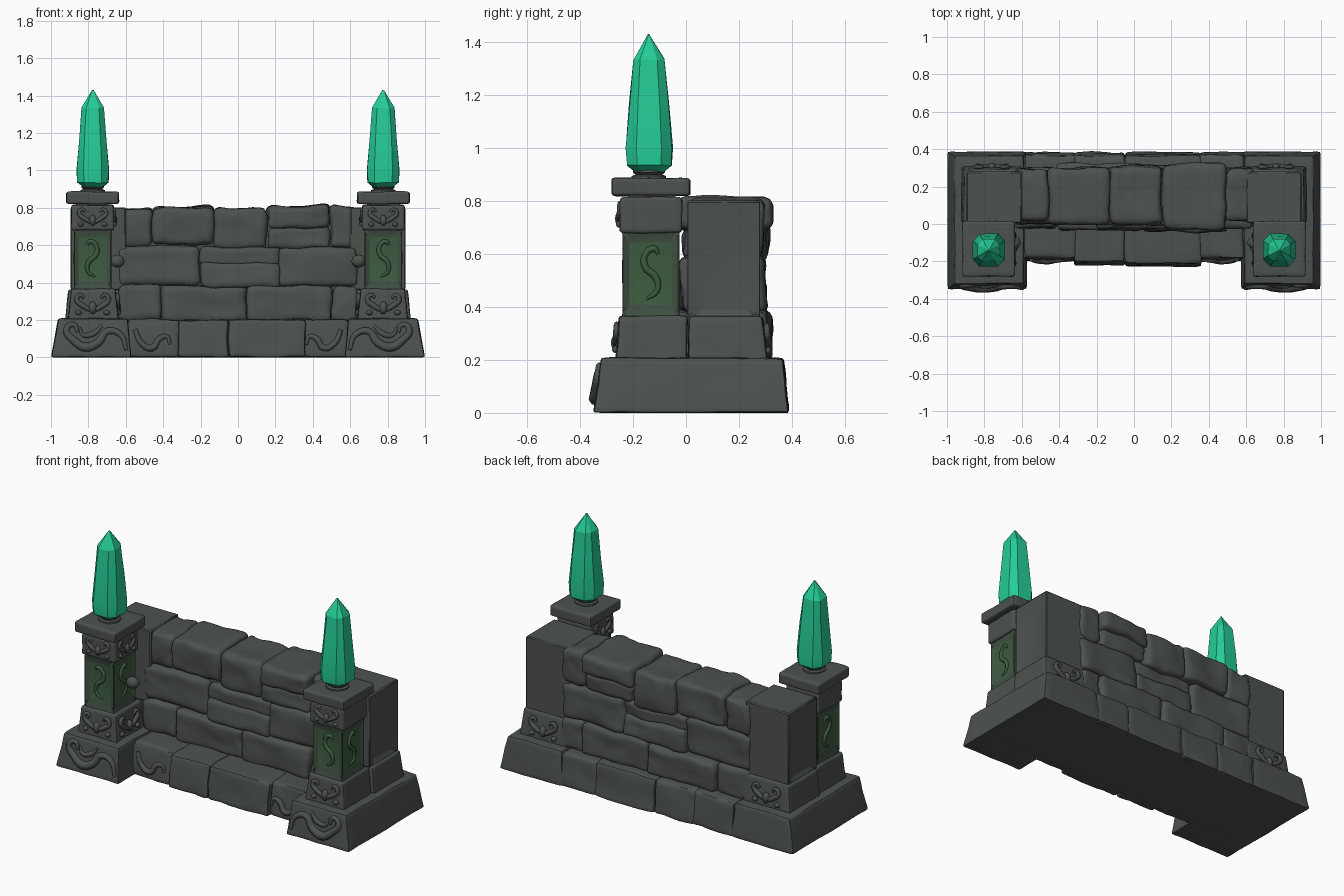
import bpy, bmesh, math
from mathutils import Vector, Matrix, noise

if "Cube" in bpy.data.objects:
    bpy.data.objects.remove(bpy.data.objects["Cube"])


def material(name, col):
    m = bpy.data.materials.new(name)
    m.diffuse_color = (*col, 1)
    m.use_nodes = True
    m.node_tree.nodes["Principled BSDF"].inputs["Base Color"].default_value = m.diffuse_color
    return m


STONE = material("dark stone", (0.073, 0.084, 0.078))
MOSS = material("mossy stone", (0.052, 0.078, 0.056))
GREEN = material("green panel", (0.048, 0.107, 0.051))
CRYSTAL = material("emerald crystal", (0.018, 0.60, 0.31))


def finish(name, me, mats, mirror=False, angle=35):
    ob = bpy.data.objects.new(name, me)
    bpy.context.collection.objects.link(ob)
    if not me.materials:
        for m in mats:
            me.materials.append(m)
    me.shade_smooth()
    me.set_sharp_from_angle(angle=math.radians(angle))
    if mirror:                      # meshes hold world coordinates, so this mirrors over x = 0
        ob.modifiers.new("mirror", 'MIRROR').use_mirror_merge = False
    return ob


def to_mesh(bm, name):
    me = bpy.data.meshes.new(name)
    bm.to_mesh(me)
    bm.free()
    return me


# Weathered block: rounded edges, optional taper (x0, x1, y0, y1 inset at the top), noisy skin
def block(name, lo, hi, mirror=False, r=0.02, amp=0.006, taper=(0, 0, 0, 0), cuts=9, mat=STONE):
    lo, hi = Vector(lo), Vector(hi)
    mid, half = (lo + hi) / 2, (hi - lo) / 2
    bm = bmesh.new()
    bmesh.ops.create_cube(bm, size=2)
    bmesh.ops.subdivide_edges(bm, edges=bm.edges[:], cuts=cuts, use_grid_fill=True)
    for v in bm.verts:
        p = Vector([math.copysign(1 - (1 - min(abs(c), 1)) ** 1.5, c) * h for c, h in zip(v.co, half)])
        inner = Vector([max(-(h - r), min(h - r, c)) for c, h in zip(p, half)])
        p = inner + (p - inner).normalized() * r + mid
        t = (p.z - lo.z) / (hi.z - lo.z)
        for i in (0, 1):
            f = (p[i] - lo[i]) / (hi[i] - lo[i])
            p[i] += t * (taper[2 * i] * (1 - f) - taper[2 * i + 1] * f)
        p += noise.noise_vector(p * 7) * amp + noise.noise_vector(p * 19) * amp * 0.4
        p.z = max(p.z, 0)
        v.co = p
    return finish(name, to_mesh(bm, name), [mat], mirror, 40)


# Box with a recessed panel on chosen sides
def panelled(name, lo, hi, mats, normals, inset, depth, pz):
    lo, hi = Vector(lo), Vector(hi)
    bm = bmesh.new()
    bmesh.ops.create_cube(bm, size=1)
    for v in bm.verts:
        v.co = (lo + hi) / 2 + v.co * (hi - lo)
    bm.normal_update()
    faces = [f for f in bm.faces if any(f.normal.dot(Vector(n)) > 0.9 for n in normals)]
    bmesh.ops.inset_individual(bm, faces=faces, thickness=inset, depth=-depth)
    zmid = (lo.z + hi.z) / 2
    for f in faces:
        f.material_index = len(mats) - 1
        for v in f.verts:
            v.co.z = pz[1] if v.co.z > zmid else pz[0]
    ob = finish(name, to_mesh(bm, name), mats, True, 25)
    b = ob.modifiers.new("bevel", 'BEVEL')
    b.width, b.segments = 0.006, 1


# Raised carved tube along a flat path (a, b, radius) on a wall plane
def carve(name, pts, origin, u, lean=0.0, mat=STONE):
    cu = bpy.data.curves.new(name, 'CURVE')
    cu.dimensions, cu.bevel_depth, cu.bevel_resolution = '3D', 1.0, 2
    cu.resolution_u, cu.use_fill_caps = 5, True
    sp = cu.splines.new('BEZIER')
    sp.bezier_points.add(len(pts) - 1)
    for bp, (a, b, rad) in zip(sp.bezier_points, pts):
        bp.co = Vector(origin) + Vector(u) * a + Vector((0, lean * b, b))
        bp.radius = rad
        bp.handle_left_type = bp.handle_right_type = 'AUTO'
    tmp = bpy.data.objects.new("tmp", cu)
    bpy.context.collection.objects.link(tmp)
    dg = bpy.context.evaluated_depsgraph_get()
    me = bpy.data.meshes.new_from_object(tmp.evaluated_get(dg))
    bpy.data.objects.remove(tmp)
    finish(name, me, [mat], True, 60)


def knob(name, pos, size):
    bm = bmesh.new()
    bmesh.ops.create_icosphere(bm, subdivisions=2, radius=1,
                               matrix=Matrix.Translation(pos) @ Matrix.Diagonal((*size, 1)))
    finish(name, to_mesh(bm, name), [STONE], True, 60)


# Stack of rings, (half width, z); chamfered-square or round section
def stack(name, cx, cy, rings, mat, section, angle, jitter=0.0):
    bm = bmesh.new()
    loops = []
    for h, z in rings:
        loops.append([bm.verts.new(Vector((cx + x * h, cy + y * h, z)) +
                      noise.noise_vector(Vector((x * 3, y * 3, z * 5))) * jitter) for x, y in section])
    n = len(section)
    for a, b in zip(loops, loops[1:]):
        for i in range(n):
            bm.faces.new((a[i], a[(i + 1) % n], b[(i + 1) % n], b[i]))
    bm.faces.new(loops[0][::-1])
    bm.faces.new(loops[-1])
    finish(name, to_mesh(bm, name), [mat], True, angle)


# ---- Stepped base ----
block("base_core", (-0.95, -0.18, 0), (0.95, 0.36, 0.19), r=0.005, amp=0)
block("end_plinth", (0.57, -0.35, 0), (1.0, 0.388, 0.208), True, r=0.012, amp=0.004,
      taper=(0.02, 0.04, 0.03, 0.02))
for x0, x1, y0 in ((-0.585, -0.31, -0.20), (-0.32, -0.05, -0.225), (-0.05, 0.36, -0.23), (0.35, 0.585, -0.20)):
    block("base_stone", (x0, y0, 0), (x1, 0.387, 0.203), r=0.016, amp=0.008, taper=(0, 0, 0.02, 0.02))

# ---- Rough wall stones: x0, x1, z0, z1, y0, y1 ----
block("wall_core", (-0.63, 0.04, 0.19), (0.63, 0.25, 0.76), r=0.01, amp=0)
STONES = [
    (-0.64, -0.46, 0.59, 0.80, 0.02, 0.29), (-0.46, -0.13, 0.60, 0.805, 0.0, 0.30),
    (-0.13, 0.15, 0.58, 0.80, 0.0, 0.31), (0.155, 0.49, 0.69, 0.81, -0.03, 0.32),
    (0.16, 0.485, 0.58, 0.70, -0.01, 0.30), (0.49, 0.64, 0.59, 0.81, 0.02, 0.29),
    (-0.64, -0.2, 0.38, 0.595, 0.0, 0.29), (-0.2, 0.23, 0.37, 0.51, -0.03, 0.30),
    (-0.2, 0.23, 0.49, 0.59, -0.01, 0.28), (0.22, 0.64, 0.38, 0.59, -0.02, 0.30),
    (-0.64, -0.41, 0.19, 0.385, -0.02, 0.30), (-0.41, 0.05, 0.19, 0.38, -0.03, 0.325),
    (0.05, 0.50, 0.19, 0.385, -0.04, 0.315), (0.50, 0.64, 0.19, 0.38, -0.02, 0.30)]
for x0, x1, z0, z1, y0, y1 in STONES:
    block("wall_stone", (x0, y0, z0), (x1, y1, z1), r=0.03, amp=0.014, cuts=11)

# ---- Wall ends ----
panelled("wall_end", (0.60, 0.005, 0.36), (0.895, 0.28, 0.803), [STONE], [(1, 0, 0)],
         0.07, 0.015, (0.39, 0.64))
block("wall_end_foot", (0.60, 0.01, 0.195), (0.925, 0.31, 0.365), True, r=0.012, amp=0.004,
      taper=(0, 0.02, 0, 0.02))

# ---- Pillars ----
PX, PY = 0.777, -0.135
block("pillar_foot", (0.64, -0.268, 0.195), (0.91, 0.005, 0.367), True, r=0.012, amp=0.004,
      taper=(0.015, 0.02, 0.015, 0))
panelled("pillar_shaft", (0.675, -0.243, 0.36), (0.88, -0.025, 0.69), [MOSS, GREEN],
         [(1, 0, 0), (-1, 0, 0), (0, -1, 0)], 0.04, 0.014, (0.41, 0.645))
block("pillar_head", (0.663, -0.25, 0.68), (0.892, -0.015, 0.815), True, r=0.014, amp=0.004)
block("pillar_neck", (0.69, -0.22, 0.80), (0.865, -0.04, 0.83), True, r=0.005, amp=0)
block("pillar_cap", (0.636, -0.28, 0.82), (0.918, 0.015, 0.887), True, r=0.012, amp=0.004)

# ---- Crystals on round collars ----
ROUND = [(math.cos(i * math.pi / 10), math.sin(i * math.pi / 10)) for i in range(20)]
stack("crystal_collar", PX, PY - 0.005, [(0.065, 0.88), (0.065, 0.895), (0.05, 0.90), (0.06, 0.908),
      (0.06, 0.922), (0.045, 0.93)], STONE, ROUND, 40)
C = 0.55
OCT = [(1, -C), (1, C), (C, 1), (-C, 1), (-1, C), (-1, -C), (-C, -1), (C, -1)]
stack("crystal", PX, PY - 0.005, [(0.055, 0.912), (0.084, 0.935), (0.088, 1.0), (0.074, 1.17),
      (0.058, 1.335), (0.003, 1.428)], CRYSTAL, OCT, 22, 0.006)

# ---- Carved scrolls on the base ----
SERPENT = [(-0.18, 0.04, 0.010), (-0.15, 0.12, 0.016), (-0.08, 0.14, 0.020), (-0.03, 0.08, 0.024),
           (0.04, 0.055, 0.026), (0.10, 0.09, 0.022), (0.14, 0.15, 0.018), (0.10, 0.175, 0.014),
           (0.08, 0.135, 0.010)]
carve("plinth_serpent", SERPENT, (PX, -0.350, 0), (1, 0, 0), 0.14)
carve("plinth_fin", [(-0.05, 0.17, 0.008), (0.0, 0.125, 0.016), (0.05, 0.12, 0.012), (0.07, 0.16, 0.006)],
      (PX, -0.348, 0), (1, 0, 0), 0.14)
carve("base_scroll", [(0.55, 0.15, 0.012), (0.52, 0.08, 0.016), (0.46, 0.05, 0.018), (0.42, 0.10, 0.016),
      (0.38, 0.11, 0.012), (0.365, 0.07, 0.008)], (0, -0.203, 0), (1, 0, 0), 0.1)

# ---- Carved masks on pillar blocks and wall feet: centre, direction, scale ----
MASKS = [((PX, -0.262, 0.285), (1, 0, 0), 1.0), ((0.645, PY, 0.285), (0, 1, 0), 1.0),
         ((PX, -0.250, 0.75), (1, 0, 0), 0.85), ((0.663, PY, 0.75), (0, 1, 0), 0.85),
         ((0.76, 0.305, 0.28), (1, 0, 0), 1.0)]
for o, u, s in MASKS:
    for d in (-1, 1):
        horn = [(0.015, -0.03, 0.012), (0.05, -0.01, 0.015), (0.085, 0.025, 0.013),
                (0.065, 0.05, 0.010), (0.045, 0.03, 0.007)]
        carve("mask_horn", [(a * d * s, b * s, r * s) for a, b, r in horn], o, u)
        knob("mask_cheek", Vector(o) + Vector(u) * 0.075 * d * s - Vector((0, 0, 0.045 * s)),
             (0.018 * s, 0.018 * s, 0.015 * s))
    knob("mask_nose", Vector(o) - Vector((0, 0, 0.02 * s)), (0.022 * s, 0.022 * s, 0.035 * s))

# ---- Dragon reliefs inside the shaft panels ----
COIL = [(-0.015, 0.43, 0.005), (0.025, 0.46, 0.010), (0.022, 0.51, 0.013), (-0.018, 0.55, 0.013),
        (-0.02, 0.595, 0.011), (0.015, 0.62, 0.012), (0.03, 0.60, 0.006)]
for o, u in (((PX, -0.229, 0), (1, 0, 0)), ((0.866, PY, 0), (0, 1, 0)), ((0.689, PY, 0), (0, 1, 0))):
    carve("panel_dragon", COIL, o, u, mat=GREEN)

# ---- Small bosses on the pillars' inner sides ----
knob("pillar_boss", (0.645, -0.10, 0.515), (0.04, 0.035, 0.035))
